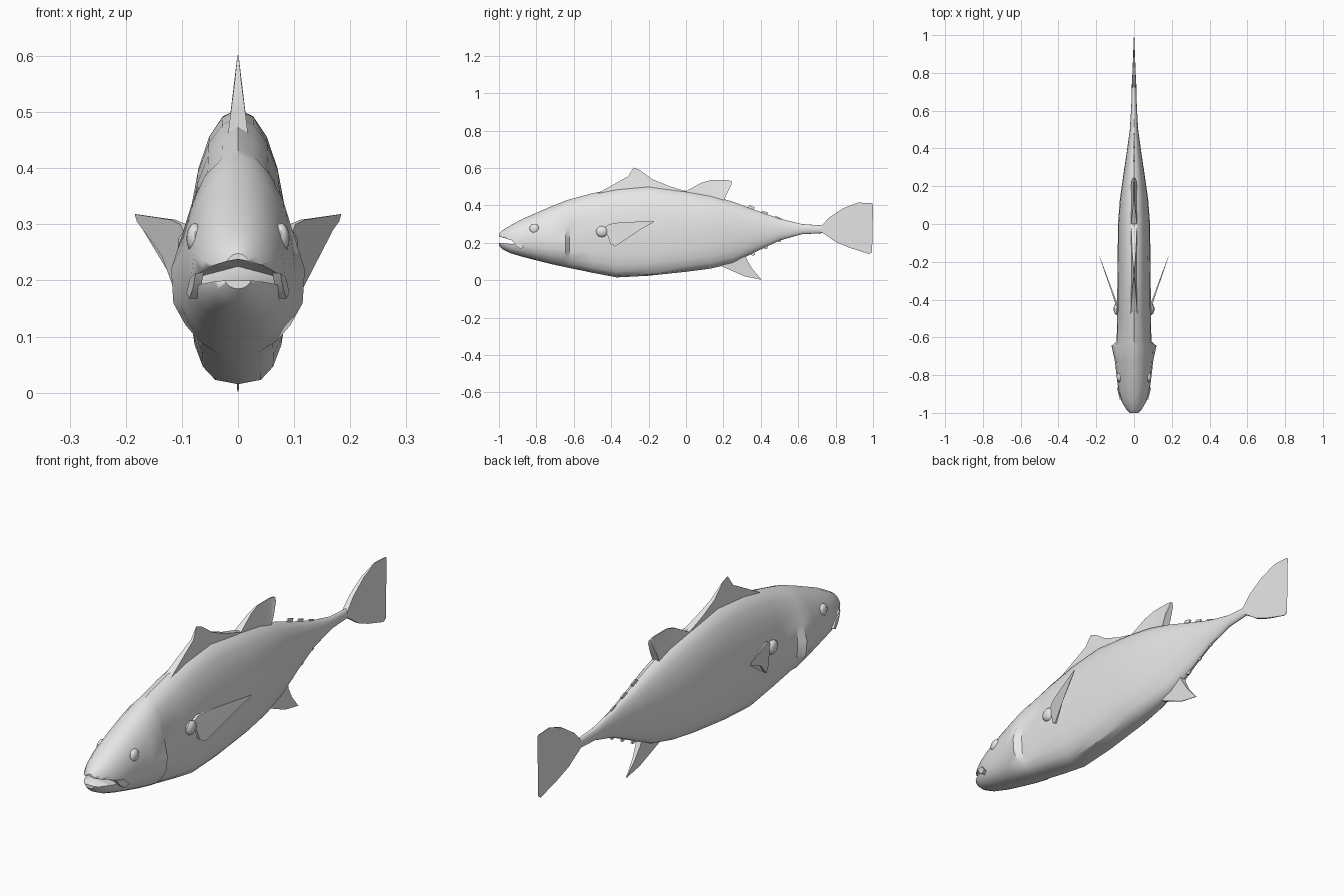
import bpy, bmesh, math
from mathutils import Vector

if "Cube" in bpy.data.objects:
    bpy.data.objects.remove(bpy.data.objects["Cube"])

grey = bpy.data.materials.new("silver_grey")
grey.diffuse_color = (0.8, 0.8, 0.8, 1)
grey.use_nodes = True
grey.node_tree.nodes["Principled BSDF"].inputs["Base Color"].default_value = grey.diffuse_color


def finish(bm, name, angle=35):
    """Turn a bmesh into a named, shaded object."""
    bmesh.ops.recalc_face_normals(bm, faces=bm.faces)
    me = bpy.data.meshes.new(name)
    bm.to_mesh(me)
    bm.free()
    ob = bpy.data.objects.new(name, me)
    bpy.context.collection.objects.link(ob)
    me.materials.append(grey)
    bpy.ops.object.select_all(action='DESELECT')
    ob.select_set(True)
    bpy.context.view_layer.objects.active = ob
    bpy.ops.object.shade_smooth_by_angle(angle=math.radians(angle))
    return ob


def slab(name, outline, place, thick):
    """Thin fin: outline (u, v), local half thickness thick(u, v), place(u, v, w) -> xyz."""
    bm = bmesh.new()
    a = [bm.verts.new(place(u, v, thick(u, v))) for u, v in outline]
    b = [bm.verts.new(place(u, v, -thick(u, v))) for u, v in outline]
    caps = [bm.faces.new(a), bm.faces.new(b[::-1])]
    n = len(a)
    for i in range(n):
        j = (i + 1) % n
        bm.faces.new((a[j], a[i], b[i], b[j]))
    bmesh.ops.triangulate(bm, faces=caps)
    return finish(bm, name, 30)


def upright(u, v, w):
    return (w, u, v)


# Body sections: y, bottom, top, half width, height of widest point, belly fullness, gill flare
sections = [
    (-1.0, .185, .248, .026, .21, 2.0, 0), (-.98, .165, .268, .044, .21, 2.0, 0),
    (-.94, .145, .292, .066, .21, 2.2, 0), (-.88, .127, .325, .083, .21, 2.3, 0),
    (-.80, .106, .360, .093, .215, 2.4, 0), (-.72, .086, .395, .099, .215, 2.5, .004),
    (-.645, .070, .425, .100, .22, 2.6, .023), (-.622, .065, .432, .092, .22, 2.7, 0),
    (-.50, .040, .465, .090, .24, 3.0, 0), (-.37, .015, .490, .089, .25, 3.0, 0),
    (-.20, .024, .505, .087, .25, 3.0, 0), (0, .045, .478, .085, .26, 2.8, 0),
    (.13, .062, .455, .075, .26, 2.5, 0), (.25, .090, .420, .058, .27, 2.2, 0),
    (.37, .150, .375, .040, .27, 2.0, 0), (.50, .212, .330, .022, .27, 2.0, 0),
    (.62, .246, .300, .015, .272, 2.0, 0), (.74, .252, .292, .012, .272, 2.0, 0),
    (.80, .250, .296, .006, .272, 2.0, 0)]
SIDES = 20


def section_ring(bm, y, zb, zt, w, zc, nb, flare):
    ring = []
    for k in range(SIDES):
        a = 2 * math.pi * k / SIDES
        c, s = math.cos(a), math.sin(a)
        n = 2.0 if s > 0 else nb
        x = w * math.copysign(abs(c) ** (2 / n), c) if abs(c) > 1e-6 else 0
        z = zc + (zt - zc if s > 0 else zc - zb) * math.copysign(abs(s) ** (2 / n), s)
        x += math.copysign(flare * math.exp(-((z - .19) / .07) ** 2), x) if x else 0
        ring.append(bm.verts.new((x, y, z)))
    return ring


bm = bmesh.new()
rings = [section_ring(bm, *s) for s in sections]
for r, q in zip(rings, rings[1:]):
    for i in range(SIDES):
        j = (i + 1) % SIDES
        bm.faces.new((r[i], r[j], q[j], q[i]))
bm.faces.new(rings[0])
bm.faces.new(rings[-1][::-1])
body = finish(bm, "body")

# Open mouth, cut with a tapering wedge with an arched roof
bm = bmesh.new()
for x in (-.11, 0, .11):
    mid = x == 0
    for p in ((x, -1.04, .204), (x, -1.04, .243 if mid else .222),
              (x, -.90, .190), (x, -.90, .225 if mid else .196)):
        bm.verts.new(p)
bmesh.ops.convex_hull(bm, input=bm.verts)
cutter = finish(bm, "mouth_cutter")
cutter.hide_render = True
mod = body.modifiers.new("mouth", 'BOOLEAN')
mod.object = cutter
mod.solver = 'EXACT'
bpy.context.view_layer.objects.active = body
# the cut goes before the shading modifier
bpy.ops.object.modifier_move_to_index(modifier="mouth", index=0)
bpy.ops.object.modifier_apply(modifier="mouth")
bpy.data.objects.remove(cutter)

# Fins on the centre line, thinning away from the body
slab("front_dorsal_fin",
     [(-.48, .46), (-.40, .505), (-.31, .555), (-.28, .602), (-.245, .588),
      (-.18, .54), (-.09, .503), (0, .475), (-.2, .46)],
     upright, lambda u, v: max(.001, .018 * (.6 - v) / .14))
slab("rear_dorsal_fin",
     [(-.01, .47), (.08, .52), (.13, .535), (.22, .535), (.245, .528),
      (.243, .512), (.22, .465), (.20, .42), (.1, .44)],
     upright, lambda u, v: max(.002, .016 * min(1, (.54 - v) / .05)))
slab("anal_fin",
     [(.17, .10), (.19, .075), (.265, .042), (.315, .02), (.405, .002),
      (.355, .06), (.325, .11), (.31, .16)],
     upright, lambda u, v: max(.001, .012 * v / .12))
slab("tail_fin",
     [(.72, .285), (.765, .335), (.84, .385), (.92, .415), (.995, .412), (1.0, .405),
      (.93, .355), (.895, .295), (.90, .23), (.995, .15), (.98, .14),
      (.87, .175), (.80, .205), (.75, .24), (.72, .26)],
     upright, lambda u, v: max(.001, .013 * (1 - (u - .7) / .26)))

# Small finlets along the tail stalk
for i, y in enumerate((.33, .40, .47, .54)):
    top, low = .397 - .055 * i / 1.9, .125 + .036 * i
    slab(f"upper_finlet_{i + 1}", [(y - .03, top - .03), (y + .01, top + .004),
         (y + .04, top - .008), (y + .02, top - .035)], upright, lambda u, v: .003)
    slab(f"lower_finlet_{i + 1}", [(y - .03, low + .025), (y + .03, low + .006),
         (y + .04, low + .012), (y + .02, low + .05)], upright, lambda u, v: .003)

for side, tag in ((1, "right"), (-1, "left")):
    # Pectoral fin sweeping outwards and back
    def swept(u, v, w):
        return (side * (.094 + .089 * (u + .42) / .25 + w), u, v)
    slab(f"pectoral_fin_{tag}",
         [(-.455, .265), (-.41, .30), (-.36, .308), (-.17, .318), (-.18, .305),
          (-.31, .245), (-.38, .18), (-.405, .195), (-.42, .24)],
         swept, lambda u, v: max(.001, .006 * (-.15 - u) / .3))
    # Fleshy root of the pectoral fin
    bm = bmesh.new()
    bmesh.ops.create_icosphere(bm, subdivisions=2, radius=1)
    for v in bm.verts:
        v.co = Vector((side * .092 + v.co.x * .016, -.45 + v.co.y * .032, .26 + v.co.z * .03))
    finish(bm, f"pectoral_root_{tag}")
    # Eye
    bm = bmesh.new()
    bmesh.ops.create_uvsphere(bm, u_segments=12, v_segments=8, radius=1)
    for v in bm.verts:
        v.co = Vector((side * .077 + v.co.x * .015, -.81 + v.co.y * .027, .275 + v.co.z * .027))
    finish(bm, f"eye_{tag}")
    # Jaw plate at the corner of the mouth
    slab(f"jaw_plate_{tag}", [(-.93, .213), (-.89, .205), (-.865, .178), (-.885, .168), (-.91, .185)],
         lambda u, v, w: (side * (.076 + (u + .9) * .25 + w), u, v), lambda u, v: .007)
